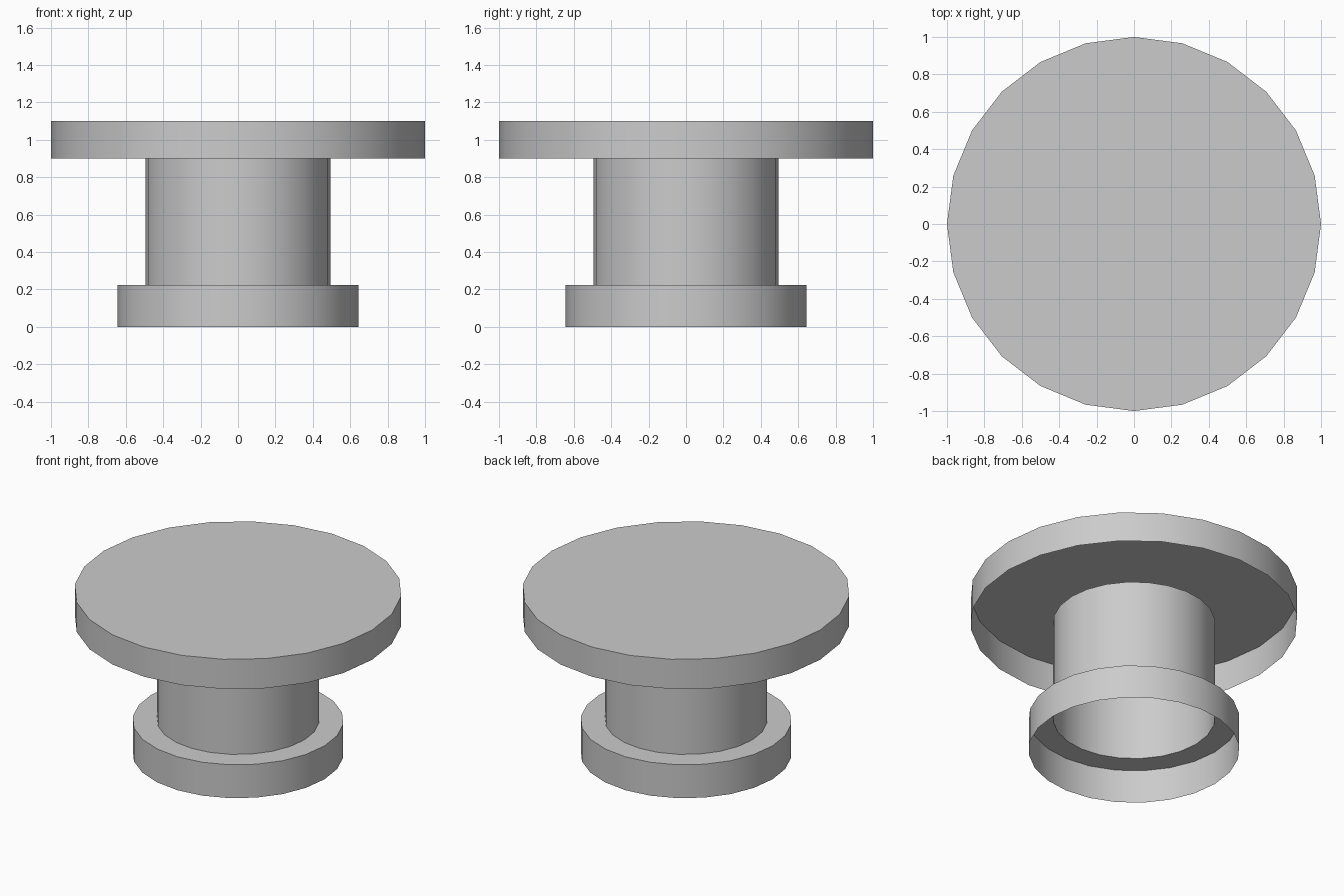
import bpy
from math import cos, sin, pi, radians

if "Cube" in bpy.data.objects:
    bpy.data.objects.remove(bpy.data.objects["Cube"])

SIDES = 24


def lathe(name, profile, cap_last=False):
    """Turn an (radius, height) profile around z as an open shell."""
    verts = [(r * cos(2 * pi * i / SIDES), r * sin(2 * pi * i / SIDES), z)
             for r, z in profile for i in range(SIDES)]
    faces = []
    for k in range(len(profile) - 1):
        a, b = k * SIDES, (k + 1) * SIDES
        for i in range(SIDES):
            j = (i + 1) % SIDES
            faces.append((a + i, a + j, b + j, b + i))
    if cap_last:
        start = (len(profile) - 1) * SIDES
        faces.append(tuple(range(start, start + SIDES)))
    mesh = bpy.data.meshes.new(name)
    mesh.from_pydata(verts, [], faces)
    obj = bpy.data.objects.new(name, mesh)
    bpy.context.collection.objects.link(obj)
    bpy.ops.object.select_all(action='DESELECT')
    obj.select_set(True)
    bpy.context.view_layer.objects.active = obj
    bpy.ops.object.shade_smooth_by_angle(angle=radians(30))
    return obj


# Wide top: flat disc with a skirt, open underneath
lathe("top_plate", [(1.0, 0.90), (1.0, 1.10)], cap_last=True)

# Hollow stem
lathe("stem", [(0.495, 0.225), (0.495, 0.90)])

# Base collar: open below, with a flat ring running in to the stem
lathe("base_collar", [(0.645, 0.0), (0.645, 0.225), (0.495, 0.225)])
